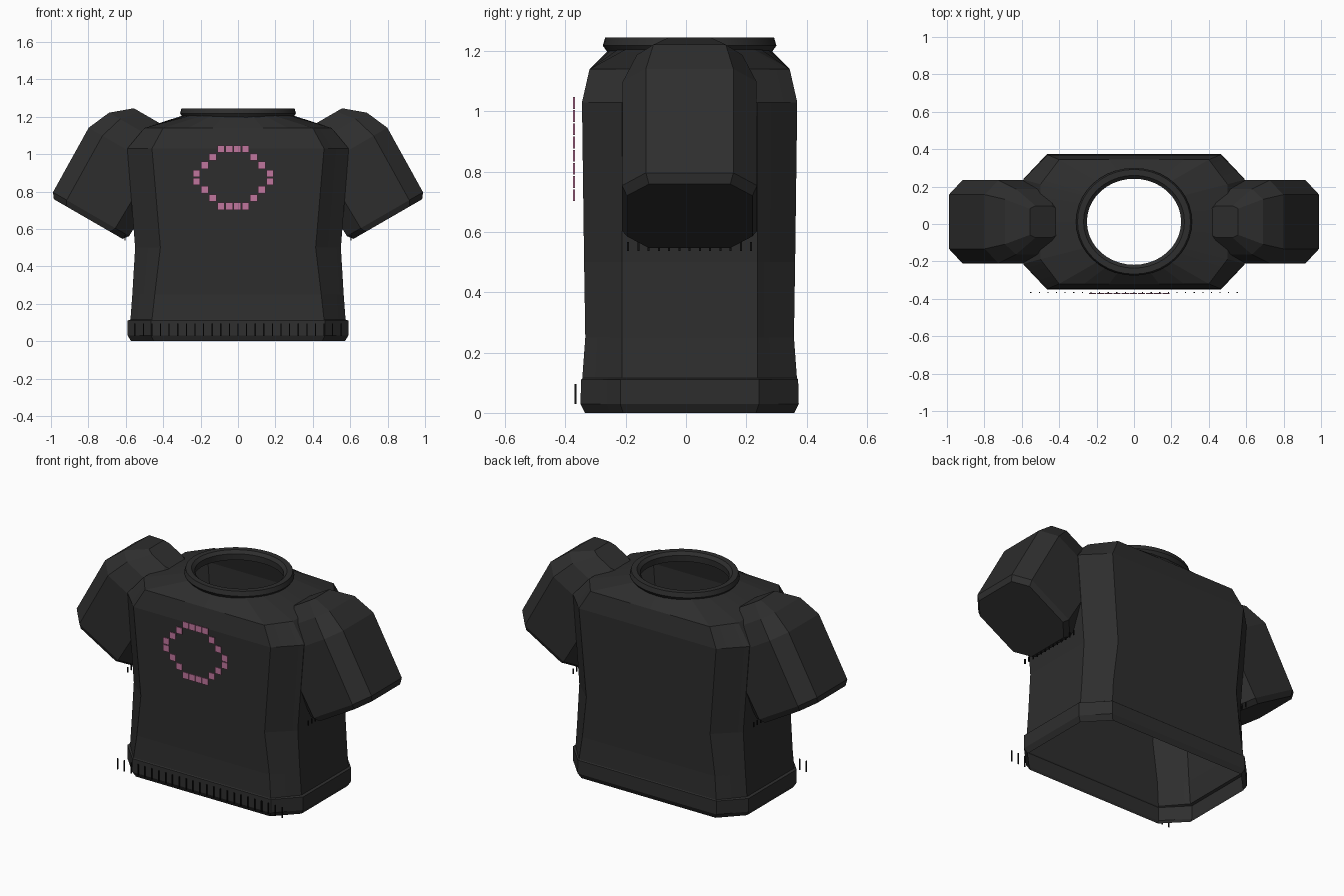
import bpy, bmesh, math
from mathutils import Vector

if "Cube" in bpy.data.objects:
    bpy.data.objects.remove(bpy.data.objects["Cube"])

CY = 0.012  # depth centre of the garment


def material(name, rgb):
    m = bpy.data.materials.new(name)
    m.diffuse_color = (*rgb, 1)
    m.use_nodes = True
    m.node_tree.nodes["Principled BSDF"].inputs["Base Color"].default_value = m.diffuse_color
    return m


cloth = material("charcoal_cloth", (0.027, 0.027, 0.027))
rib = material("black_rib", (0.006, 0.006, 0.006))
pink = material("dusty_pink", (0.53, 0.18, 0.34))


def finish(bm, name, mat):
    bmesh.ops.recalc_face_normals(bm, faces=bm.faces)
    me = bpy.data.meshes.new(name)
    bm.to_mesh(me)
    bm.free()
    me.materials.append(mat)
    ob = bpy.data.objects.new(name, me)
    bpy.context.collection.objects.link(ob)
    return ob


def loft(name, rings, mat, closed=False, caps=False):
    """Join equal-sized rings of points with quads."""
    bm = bmesh.new()
    vs = [[bm.verts.new(p) for p in r] for r in rings]
    pairs = list(zip(vs, vs[1:])) + ([(vs[-1], vs[0])] if closed else [])
    for a, b in pairs:
        for i in range(len(a)):
            j = (i + 1) % len(a)
            bm.faces.new((a[i], a[j], b[j], b[i]))
    if caps:
        bm.faces.new(vs[0])
        bm.faces.new(vs[-1])
    return finish(bm, name, mat)


def octagon(hu, fu, hv, fv):
    """Chamfered rectangle: half sizes h, flat half lengths f."""
    q = [(hu, fv), (fu, hv)]
    r = q + [(-u, v) for u, v in q[::-1]]
    return r + [(-u, -v) for u, v in r]


def subdivide(pts, n):
    out = []
    for a, b in zip(pts, pts[1:] + pts[:1]):
        out += [(a[0] + (b[0] - a[0]) * k / n, a[1] + (b[1] - a[1]) * k / n) for k in range(n)]
    return out


def boxes(name, items, mat):
    """Many small boxes (centre, size) in one object."""
    bm = bmesh.new()
    for c, s in items:
        for v in bmesh.ops.create_cube(bm, size=1)["verts"]:
            v.co = Vector((c[0] + v.co.x * s[0], c[1] + v.co.y * s[1], c[2] + v.co.z * s[2]))
    return finish(bm, name, mat)


# Torso: open shell of chamfered sections ending in an oval neckline
sections = [(0.0, .572, .45, .347, .22), (.03, .59, .465, .362, .23), (.11, .59, .465, .36, .23),
            (.115, .575, .46, .356, .225), (.25, .565, .445, .346, .225), (.5, .55, .415, .35, .225),
            (1.03, .592, .46, .357, .225), (1.14, .50, .40, .332, .20)]
rings = [[(x, y + CY, z) for x, y in subdivide(octagon(a, b, c, d), 6)]
         for z, a, b, c, d in sections]
neck = []
for x, y, z in rings[-1]:
    t = math.atan2((y - CY) / .332, x / .50)
    neck.append((.285 * math.cos(t), CY + .262 * math.sin(t), 1.21))
loft("torso", rings + [neck], cloth)

# Collar: rolled oval ring
profile = [(.31, 1.218), (.302, 1.245), (.27, 1.245), (.252, 1.228), (.254, 1.19), (.29, 1.19)]
angles = [2 * math.pi * i / 40 for i in range(40)]
collar = loft("collar", [[(r * math.cos(a), CY + (r - .022) * math.sin(a), z) for a in angles]
                         for r, z in profile], cloth, closed=True)
bpy.context.view_layer.objects.active = collar
collar.select_set(True)
bpy.ops.object.shade_smooth_by_angle(angle=math.radians(25))

# Sleeves: domed shoulder, tapered cuff, running down and outwards
sleeve = [(-.80, .085, .05, .085, .07), (-.713, .188, .12, .175, .12), (-.589, .242, .157, .222, .145),
          (-.195, .235, .15, .224, .145), (-.165, .212, .135, .208, .135)]
for side, label in ((-1, "left"), (1, "right")):
    loops = []
    for t, hn, fn, hy, fy in sleeve:
        loops.append([(side * (.5 * t + .866 * (1.02 + n)), CY + y, -.866 * t + .5 * (1.02 + n))
                      for n, y in octagon(hn, fn, hy, fy)])
    loft(label + "_sleeve", loops, cloth, caps=True)
    # Short ribs under the cuff
    boxes(label + "_cuff_ribs",
          [((side * .605, CY + .034 * i, .552), (.006, .006, .03)) for i in range(-6, 7)], rib)

# Hem ribs along the front
boxes("hem_ribs", [((.046 * i, -.366, .062), (.006, .006, .066)) for i in range(-12, 13)], rib)

# Chest decoration: plain ring of square tiles
tiles = []
for row, inset in enumerate((3, 2, 1, 0, 0, 1, 2, 3)):
    cols = range(3, 7) if inset == 3 else (inset, 9 - inset)
    tiles += [((-.222 + .0437 * c, -.371, 1.028 - .0437 * row), (.039, .006, .039)) for c in cols]
boxes("chest_tiles", tiles, pink)
